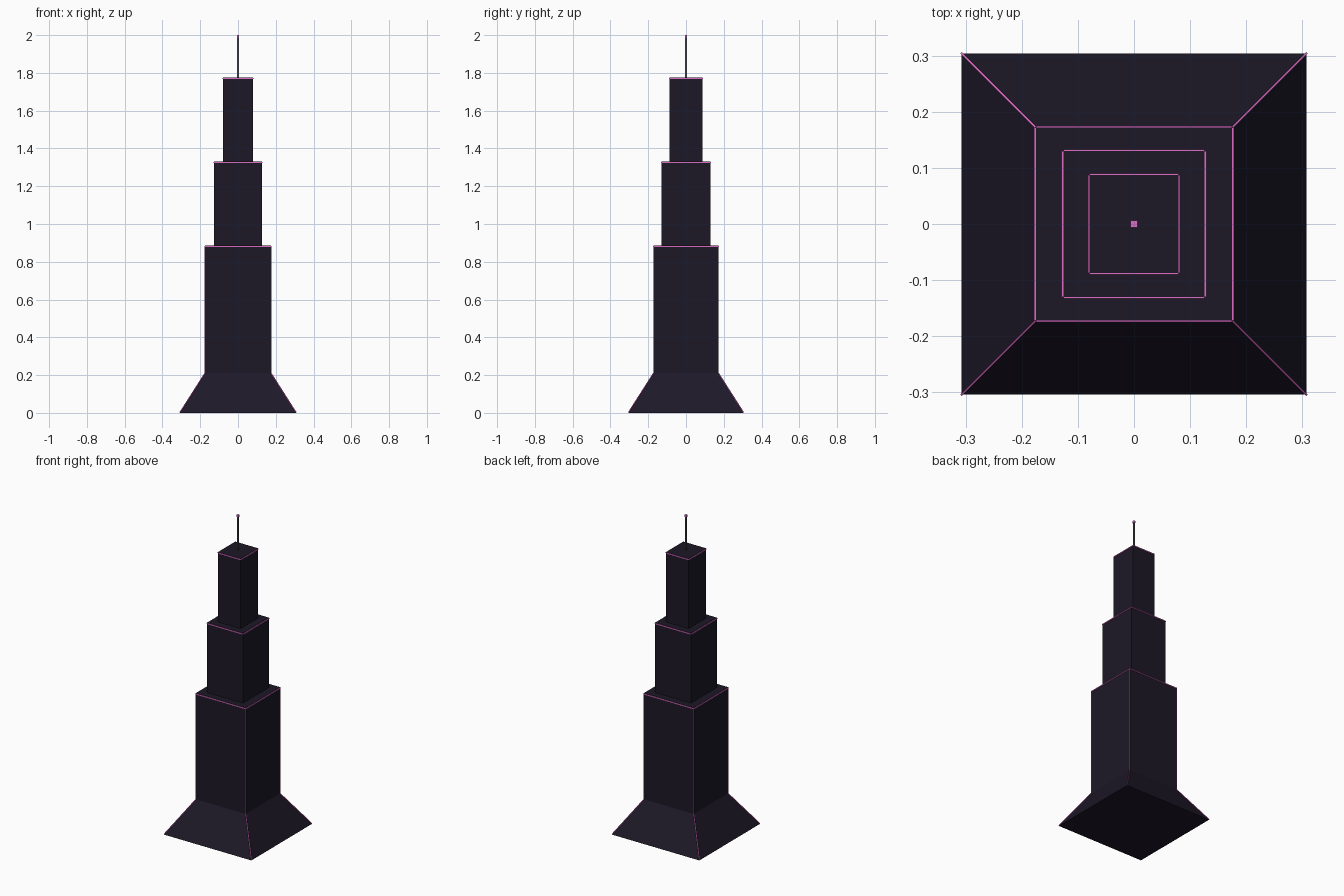
import bpy, bmesh
from mathutils import Vector

if "Cube" in bpy.data.objects:
    bpy.data.objects.remove(bpy.data.objects["Cube"])


def material(name, rgb):
    m = bpy.data.materials.new(name)
    m.diffuse_color = (*rgb, 1)
    m.use_nodes = True
    m.node_tree.nodes["Principled BSDF"].inputs["Base Color"].default_value = m.diffuse_color
    return m


DARK = material("dark_facade", (0.012, 0.009, 0.02))
PINK = material("neon_pink", (0.75, 0.15, 0.58))
GREY = material("mast_grey", (0.1, 0.09, 0.11))


def finish(name, bm, mat):
    bmesh.ops.recalc_face_normals(bm, faces=bm.faces)
    me = bpy.data.meshes.new(name)
    bm.to_mesh(me)
    bm.free()
    me.materials.append(mat)
    ob = bpy.data.objects.new(name, me)
    bpy.context.collection.objects.link(ob)
    return ob


def tapered_box(name, lower, upper, z0, z1, mat):
    """Box whose bottom and top have their own (x, y) half sizes."""
    bm = bmesh.new()
    bmesh.ops.create_cube(bm, size=2)
    for v in bm.verts:
        hx, hy = upper if v.co.z > 0 else lower
        v.co = (v.co.x * hx, v.co.y * hy, z1 if v.co.z > 0 else z0)
    return finish(name, bm, mat)


def bars(name, segments, width, mat):
    """Thin square bars along each segment, joined in one object."""
    bm = bmesh.new()
    for a, b in segments:
        a, b = Vector(a), Vector(b)
        d = b - a
        rot = d.to_track_quat('Z', 'Y')
        for v in bmesh.ops.create_cube(bm, size=1)["verts"]:
            c = Vector((v.co.x * width, v.co.y * width, v.co.z * d.length))
            v.co = rot @ c + (a + b) / 2
    return finish(name, bm, mat)


CORNERS = [(-1, -1), (1, -1), (1, 1), (-1, 1)]


def corner_segments(lower, upper, z0, z1):
    return [((sx * lower[0], sy * lower[1], z0), (sx * upper[0], sy * upper[1], z1))
            for sx, sy in CORNERS]


def rim_segments(half, z):
    pts = [(sx * half[0], sy * half[1], z) for sx, sy in CORNERS]
    return [(pts[i], pts[(i + 1) % 4]) for i in range(4)]


# Flared base with glowing hips
FOOT, T1, T2, T3 = (0.307, 0.304), (0.175, 0.172), (0.126, 0.13), (0.079, 0.087)
Z = [0.21, 0.885, 1.33, 1.775]
tapered_box("flared_base", FOOT, T1, 0, Z[0], DARK)
bars("base_edge_lights", corner_segments(FOOT, T1, 0.003, Z[0]), 0.004, PINK)

# Stepped tower tiers with glowing rims just below each roof
for i, half in enumerate((T1, T2, T3)):
    tapered_box(f"tower_tier_{i + 1}", half, half, Z[i], Z[i + 1], DARK)
    bars(f"tier_{i + 1}_rim_light", rim_segments(half, Z[i + 1] - 0.005), 0.006, PINK)
bars("tower_corner_lights", corner_segments(T1, T1, Z[0], Z[1] - 0.005), 0.0025, PINK)

# Roof mast and beacon
bars("mast", [((0, 0, Z[3]), (0, 0, 1.99))], 0.008, GREY)
bars("mast_beacon", [((0, 0, 1.987), (0, 0, 2.0))], 0.013, PINK)
